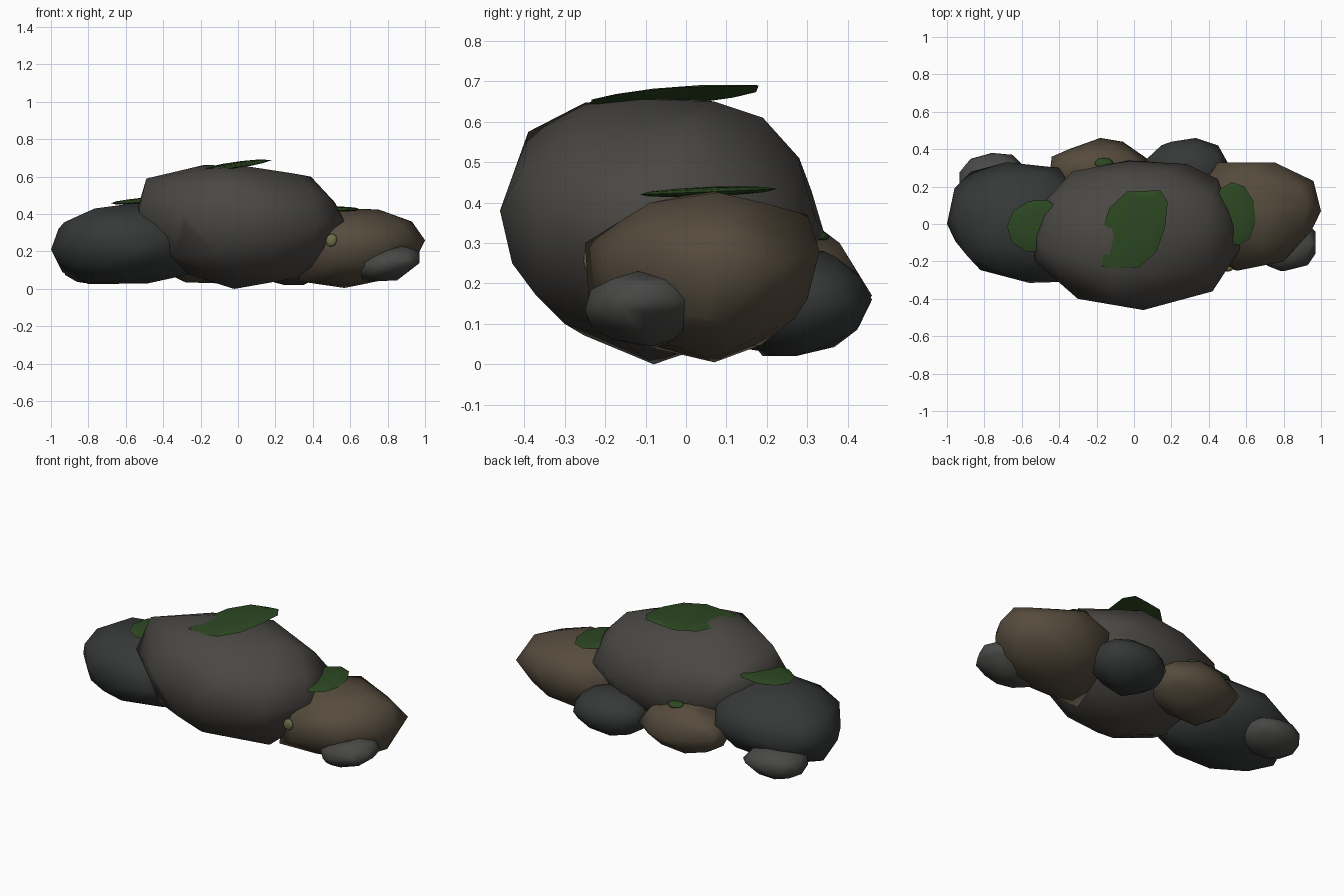
import bpy, bmesh, math
from mathutils import Vector, Matrix, Euler


def material(name, rgb):
    m = bpy.data.materials.new(name)
    m.diffuse_color = (*rgb, 1)
    return m


grey = material("grey stone", (0.068, 0.063, 0.056))
slate = material("slate stone", (0.035, 0.040, 0.038))
brown = material("brown stone", (0.092, 0.07, 0.046))
pale = material("pale stone", (0.064, 0.064, 0.060))
moss = material("moss", (0.026, 0.065, 0.016))
lichen = material("lichen", (0.15, 0.16, 0.065))


def hull(name, mat, centre, radii, corners=(), tilt=(0, 0, 0), boxy=2.4, low=2.1):
    """Rounded core (fuller on top) plus a few corners, wrapped in a convex hull."""
    bm = bmesh.new()
    xf = Matrix.LocRotScale(Vector(centre), Euler(tilt), Vector(radii))
    bmesh.ops.create_icosphere(bm, subdivisions=2, radius=1)
    pts = [Vector(c) for c in corners]
    for v in bm.verts:
        k = boxy if v.co.z > 0 else low
        pts.append(xf @ (v.co / sum(abs(c) ** k for c in v.co) ** (1 / k)))
    bm.clear()
    for p in pts:
        bm.verts.new(p)
    bmesh.ops.convex_hull(bm, input=bm.verts[:])
    bmesh.ops.delete(bm, geom=[v for v in bm.verts if not v.link_faces], context='VERTS')
    bmesh.ops.recalc_face_normals(bm, faces=bm.faces[:])
    me = bpy.data.meshes.new(name)
    bm.to_mesh(me)
    bm.free()
    me.materials.append(mat)
    ob = bpy.data.objects.new(name, me)
    bpy.context.collection.objects.link(ob)
    bpy.ops.object.select_all(action='DESELECT')
    ob.select_set(True)
    bpy.context.view_layer.objects.active = ob
    bpy.ops.object.shade_smooth_by_angle(angle=math.radians(80))
    return ob


# Large boulders
hull("main_boulder", grey, (0.02, -0.06, 0.34), (0.51, 0.38, 0.31), [
    (-0.54, -0.04, 0.42), (-0.49, -0.12, 0.59), (-0.18, -0.06, 0.663), (0.05, -0.1, 0.655),
    (0.39, 0, 0.6), (0.52, 0.02, 0.46), (0.57, -0.13, 0.36), (0.53, -0.1, 0.24),
    (0.32, -0.16, 0.06), (-0.02, -0.08, 0), (-0.25, -0.05, 0.08), (0.05, -0.46, 0.38),
    (-0.1, -0.39, 0.575), (0.05, -0.43, 0.25), (0.0, -0.3, 0.1), (0.42, -0.36, 0.35),
    (-0.3, -0.4, 0.42), (-0.53, -0.2, 0.42), (-0.47, 0.13, 0.44), (-0.33, 0.28, 0.4),
    (-0.03, 0.34, 0.33), (0.28, 0.32, 0.36), (0.45, 0.24, 0.38), (0.1, 0.19, 0.61),
    (-0.1, -0.25, 0.647), (0.05, 0.28, 0.51), (0.0, 0.31, 0.43), (0.05, 0.07, 0.65)])
hull("left_boulder", slate, (-0.6, 0.0, 0.24), (0.37, 0.30, 0.21), [
    (-1, 0, 0.21), (-0.96, 0.05, 0.32), (-0.75, 0, 0.42), (-0.54, 0, 0.46),
    (-0.94, 0.05, 0.09), (-0.8, 0, 0.025), (-0.48, 0, 0.03), (-0.25, -0.02, 0.08),
    (-0.96, 0.19, 0.25), (-0.87, 0.28, 0.22), (-0.68, 0.33, 0.25), (-0.4, 0.3, 0.25),
    (-0.85, -0.19, 0.25), (-0.56, -0.315, 0.22), (-0.4, -0.31, 0.25)])
hull("right_boulder", brown, (0.63, 0.05, 0.22), (0.335, 0.265, 0.2), [
    (1, 0.07, 0.26), (0.93, 0.1, 0.36), (0.75, 0.08, 0.425), (0.52, 0.06, 0.43),
    (0.92, 0.09, 0.1), (0.57, 0.07, 0.005), (0.33, -0.08, 0.04), (0.96, 0.23, 0.25),
    (0.75, 0.33, 0.28), (0.45, 0.33, 0.28), (0.93, -0.05, 0.27), (0.8, -0.2, 0.25),
    (0.55, -0.25, 0.3), (0.52, -0.24, 0.16), (0.6, 0.3, 0.37), (0.65, 0.3, 0.16)])

# Small stones around the base
hull("front_right_pebble", pale, (0.81, -0.105, 0.135), (0.165, 0.145, 0.08), [
    (0.64, -0.1, 0.12), (0.88, -0.12, 0.23), (0.97, -0.1, 0.2), (0.97, -0.16, 0.14),
    (0.85, -0.08, 0.045), (0.67, -0.08, 0.04), (0.78, -0.25, 0.13), (0.93, -0.22, 0.14),
    (0.97, -0.04, 0.16), (0.84, 0.04, 0.11)], (0, -0.25, 0))
hull("back_right_stone", slate, (0.28, 0.28, 0.155), (0.215, 0.165, 0.125), [
    (0.33, 0.46, 0.16), (0.45, 0.42, 0.15), (0.5, 0.33, 0.17), (0.2, 0.44, 0.18),
    (0.06, 0.34, 0.18), (0.28, 0.34, 0.28), (0.3, 0.41, 0.08), (0.35, 0.27, 0.02),
    (0.25, 0.19, 0.02)], low=2.4)
hull("back_left_stone", brown, (-0.19, 0.25, 0.18), (0.25, 0.18, 0.14), [
    (-0.45, 0.28, 0.2), (-0.44, 0.36, 0.2), (-0.18, 0.46, 0.17), (-0.06, 0.44, 0.17),
    (0.07, 0.35, 0.17), (-0.25, 0.34, 0.33), (-0.15, 0.38, 0.3), (-0.28, 0.18, 0.035),
    (-0.12, 0.22, 0.03)], low=2.3)
hull("back_left_pebble", pale, (-0.77, 0.23, 0.115), (0.17, 0.145, 0.09), [
    (-0.93, 0.2, 0.12), (-0.88, 0.34, 0.12), (-0.76, 0.38, 0.12), (-0.65, 0.37, 0.12),
    (-0.6, 0.32, 0.12)])

# Moss pads and a lichen spot
hull("top_moss", moss, (-0.005, -0.03, 0.664), (0.165, 0.22, 0.01), [
    (-0.17, -0.23, 0.647), (0.14, 0.18, 0.69), (0.18, 0.12, 0.688)], (0.1, -0.09, -0.35), 2)
hull("left_moss", moss, (-0.52, -0.01, 0.472), (0.16, 0.14, 0.012), (), (0.03, -0.1, 0.3), 2)
hull("right_moss", moss, (0.54, 0.055, 0.427), (0.11, 0.17, 0.012), (), (0.04, 0, 0.1), 2)
hull("back_moss", moss, (-0.16, 0.325, 0.322), (0.05, 0.03, 0.012), (), (-0.3, 0.1, 0), 2)
hull("lichen_spot", lichen, (0.5, -0.24, 0.26), (0.03, 0.014, 0.035), (), (0, 0.3, 0), 2)
